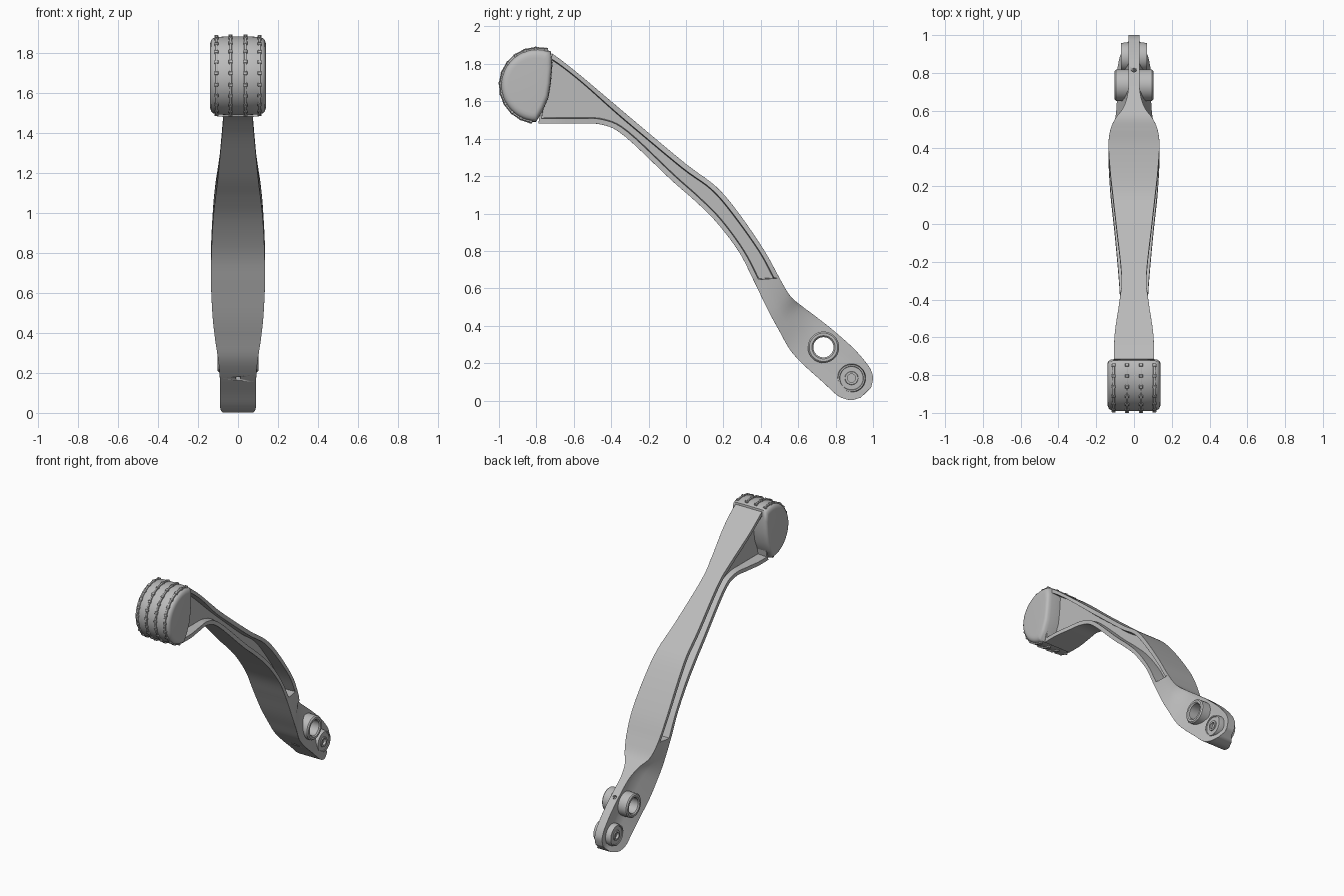
import bpy, bmesh, math
from mathutils import Vector, Matrix

if "Cube" in bpy.data.objects:
    bpy.data.objects.remove(bpy.data.objects["Cube"])

grey = bpy.data.materials.new("light_grey")
grey.use_nodes = True
grey.diffuse_color = (0.5, 0.5, 0.5, 1)
grey.node_tree.nodes["Principled BSDF"].inputs["Base Color"].default_value = (0.5, 0.5, 0.5, 1)


def finish(name, bm, angle=35, bevel=0):
    """Turn a bmesh into a shaded object with an optional rounded edge."""
    bmesh.ops.recalc_face_normals(bm, faces=bm.faces)
    mesh = bpy.data.meshes.new(name)
    bm.to_mesh(mesh)
    bm.free()
    mesh.materials.append(grey)
    for p in mesh.polygons:
        p.use_smooth = True
    mesh.set_sharp_from_angle(angle=math.radians(angle))
    ob = bpy.data.objects.new(name, mesh)
    bpy.context.collection.objects.link(ob)
    if bevel:
        mod = ob.modifiers.new("rounded_edges", 'BEVEL')
        mod.width, mod.segments, mod.limit_method = bevel, 2, 'ANGLE'
        mod.angle_limit = math.radians(40)
    return ob


def loft(bm, rings, cap=True, loop=False):
    """Skin closed rings of points."""
    vs = [[bm.verts.new(p) for p in r] for r in rings]
    n = len(vs[0])
    pairs = list(zip(vs, vs[1:])) + ([(vs[-1], vs[0])] if loop else [])
    for a, b in pairs:
        for i in range(n):
            j = (i + 1) % n
            bm.faces.new((a[i], a[j], b[j], b[i]))
    if cap and not loop:
        bm.faces.new(vs[0])
        bm.faces.new(vs[-1])


def turned(name, y, z, profile, sides=40, loop=False):
    """Turn a (x, radius) profile about an axis parallel to x."""
    bm = bmesh.new()
    rings = []
    for x, r in profile:
        rings.append([(x, y + r * math.cos(k * math.tau / sides),
                       z + r * math.sin(k * math.tau / sides)) for k in range(sides)])
    loft(bm, rings, loop=loop)
    return finish(name, bm)


# Arm stations: back edge y, z; front edge y, z; back half width, front half width, kink
stations = [
    (-.715, 1.855, -.79, 1.48, .105, .105, .1),
    (-.66, 1.815, -.68, 1.48, .106, .105, .1),
    (-.56, 1.735, -.57, 1.48, .10, .09, .1),
    (-.40, 1.60, -.45, 1.475, .076, .075, .1),
    (-.27, 1.49, -.33, 1.415, .066, .078, .1),
    (0, 1.265, -.08, 1.18, .095, .10, .1),
    (.16, 1.145, .04, 1.075, .113, .113, .1),
    (.28, 1.005, .157, .96, .126, .125, .1),
    (.42, .80, .28, .80, .135, .133, .1),
    (.50, .655, .36, .645, .125, .135, .1),
    (.557, .56, .44, .48, .10, .127, .1),
    (.62, .505, .50, .37, .055, .115, .1),
    (.70, .445, .557, .27, .032, .10, .15),
    (.80, .365, .63, .19, .03, .092, .3),
    (.90, .275, .73, .10, .03, .09, .4),
    (.965, .20, .80, .035, .03, .09, .4),
    (.99, .16, .84, .012, .03, .085, .4),
    (1.0, .12, .885, .003, .03, .075, .4),
    (.99, .07, .935, .016, .03, .055, .4)]
POCKET = (.15, 9.0)


def station(u):
    """Smoothly interpolate the stations."""
    last = len(stations) - 1
    i = min(int(u), last - 1)
    f = u - i
    p = [stations[max(0, min(last, i + k))] for k in (-1, 0, 1, 2)]
    return [b + .5 * f * (c - a + f * (2 * a - 5 * b + 4 * c - d + f * (3 * (b - c) + d - a)))
            for a, b, c, d in zip(*p)]


def section(u):
    ty, tz, by, bz, wt, wb, kink = station(u)
    if POCKET[0] < u < POCKET[1]:
        lip = .028 / math.hypot(by - ty, bz - tz)
        ts = [0, lip, lip * 1.15, 1 - lip * 1.15, 1 - lip, 1]
        xs = [wt, wt, .035, .035, wb, wb]
    else:
        ts = [0, kink / 2, kink] + [kink + (1 - kink) * k / 3 for k in (1, 2, 3)]
        xs = [wt + (wb - wt) * max(0, t - kink) / (1 - kink) for t in ts]
    half = [(x, ty + (by - ty) * t, tz + (bz - tz) * t) for x, t in zip(xs, ts)]
    return half + [(-x, y, z) for x, y, z in reversed(half)]


us = sorted({k / 5 for k in range(5 * len(stations) - 4)} | {.15, .18, 8.97})
bm = bmesh.new()
loft(bm, [section(u) for u in us])
arm = finish("lever_arm", bm, 35, .006)

# Bores cut through the arm
BY, BZ = .735, .285
bore = turned("bore_cutter", BY, BZ, [(-.3, .06), (.3, .06)])
bm = bmesh.new()
direction = Vector((0, .165, .18)).normalized()
bmesh.ops.create_cone(bm, cap_ends=True, segments=16, radius1=.013, radius2=.013, depth=.5,
                      matrix=Matrix.Translation((0, BY, BZ - .02)) @ direction.to_track_quat('Z', 'Y').to_matrix().to_4x4())
oil = finish("oil_hole_cutter", bm)
for cutter in (bore, oil):
    cut = arm.modifiers.new(cutter.name, 'BOOLEAN')
    cut.object, cut.operation, cut.solver = cutter, 'DIFFERENCE', 'EXACT'
    cutter.hide_render = True
    cutter.hide_set(True)

# Pivot bushing and end boss
turned("pivot_bushing", BY, BZ, [(-.102, .062), (-.102, .076), (-.094, .084), (.094, .084),
                                 (.102, .076), (.102, .062), (.094, .054), (-.094, .054)], loop=True)
half = [(.052, .022), (.07, .022), (.07, .034), (.064, .036), (.064, .062), (.069, .064), (.069, .072), (.05, .076)]
turned("end_boss", .885, .12, [(-x, r) for x, r in half] + half[::-1])

# Pad body: a D-shaped outline crowned toward both sides
CY, CZ, R = -.795, 1.685, .196
arc = [math.radians(68 + 200 * k / 36) for k in range(37)]
outline = [(CY + R * math.cos(a), CZ + R * math.sin(a)) for a in arc]
outline += [(-.765, 1.55), (-.735, 1.62), (-.722, 1.70), (-.714, 1.80)]


def pad_ring(x, inset):
    s = 1 - inset / R
    return [(x, -.83 + (y + .83) * s, CZ + (z - CZ) * s) for y, z in outline]


crown = [(.14, .05), (.139, .034), (.134, .018), (.124, .008), (.105, .002), (.05, 0)]
bm = bmesh.new()
loft(bm, [pad_ring(-x, i) for x, i in crown] + [pad_ring(x, i) for x, i in crown[::-1]])
finish("pad", bm, 50)

# Tread rows: long bars with small knobs between them
bm = bmesh.new()
COUNT = 11
for x, drop in ((-.108, .004), (-.037, 0), (.037, 0), (.108, .004)):
    for k in range(2 * COUNT + 1):
        a = math.radians(76 + 184 * k / (2 * COUNT))
        knob = k % 2 == 0
        size = (.021, .016, .03) if knob else (.013, .046, .024)
        r = R - drop - .004
        place = (Matrix.Translation((x, CY + r * math.cos(a), CZ + r * math.sin(a)))
                 @ Matrix.Rotation(a, 4, 'X'))
        bmesh.ops.create_cube(bm, size=1, matrix=place @ Matrix.Diagonal((size[0], size[2], size[1], 1)))
finish("tread_ribs", bm, 35, .003)
